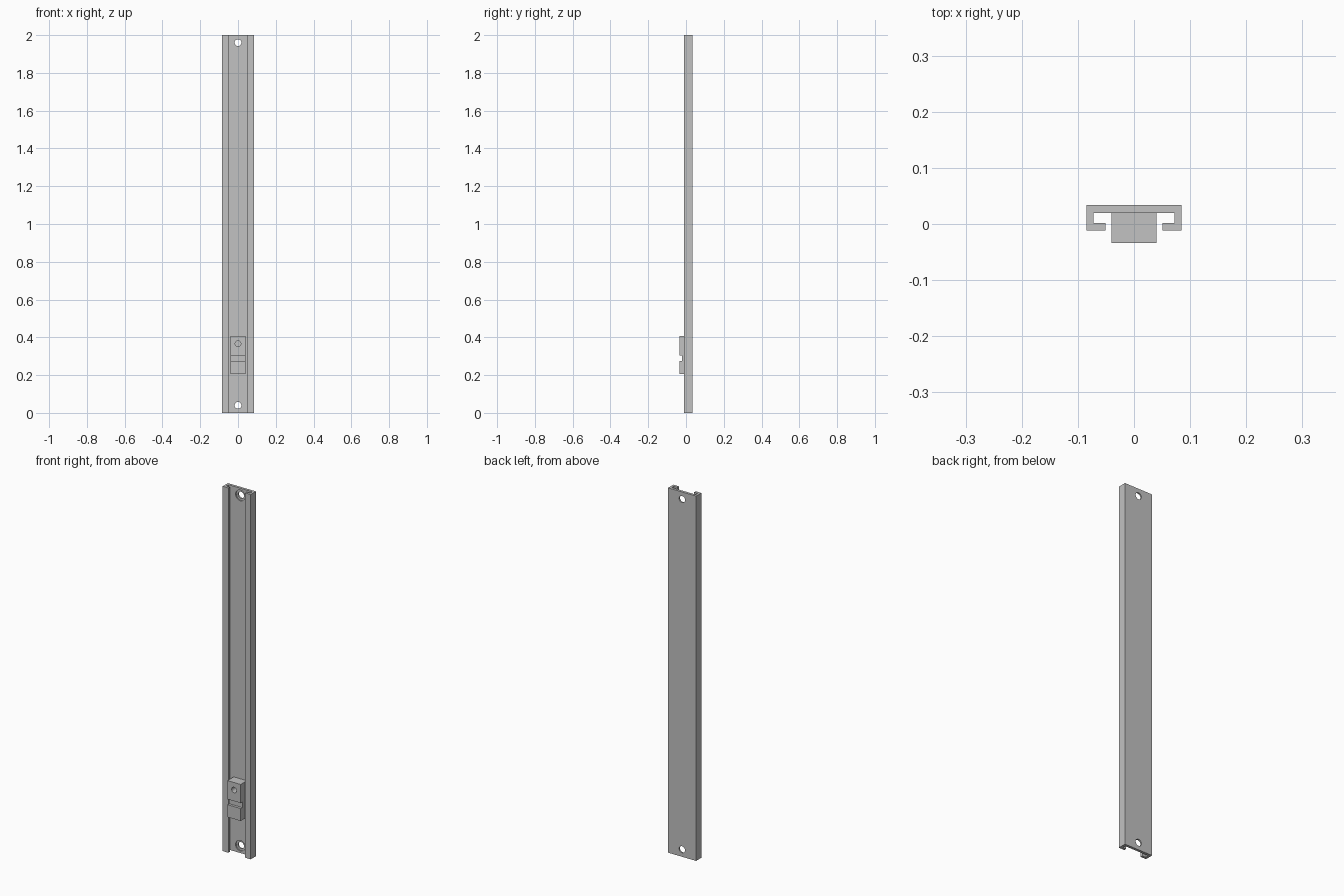
import bpy, bmesh, math
from mathutils import Vector

cube = bpy.data.objects.get("Cube")
if cube:
    bpy.data.objects.remove(cube, do_unlink=True)

grey = bpy.data.materials.new("light metal grey")
grey.use_nodes = True
colour = (0.54, 0.54, 0.54, 1)
grey.diffuse_color = colour
grey.node_tree.nodes["Principled BSDF"].inputs["Base Color"].default_value = colour


def finish(name, bm):
    bmesh.ops.recalc_face_normals(bm, faces=bm.faces)
    mesh = bpy.data.meshes.new(name)
    bm.to_mesh(mesh)
    bm.free()
    mesh.materials.append(grey)
    obj = bpy.data.objects.new(name, mesh)
    bpy.context.collection.objects.link(obj)
    return obj


def extrude(name, points, offset):
    """Fill a closed outline and sweep it along offset."""
    bm = bmesh.new()
    face = bm.faces.new([bm.verts.new(p) for p in points])
    ext = bmesh.ops.extrude_face_region(bm, geom=[face])
    moved = [v for v in ext["geom"] if isinstance(v, bmesh.types.BMVert)]
    bmesh.ops.translate(bm, verts=moved, vec=Vector(offset))
    return finish(name, bm)


def drill(target, z, profile, sides=32):
    """Cut a round hole along y; profile is a list of (radius, y)."""
    bm = bmesh.new()
    rings = [[bm.verts.new((r * math.cos(a), y, z + r * math.sin(a)))
              for a in (math.tau * i / sides for i in range(sides))]
             for r, y in profile]
    for a, b in zip(rings, rings[1:]):
        for i in range(sides):
            j = (i + 1) % sides
            bm.faces.new((a[i], a[j], b[j], b[i]))
    bm.faces.new(rings[0])
    bm.faces.new(rings[-1])
    cutter = finish("hole_cutter", bm)
    cutter.hide_render = True
    mod = target.modifiers.new("hole", "BOOLEAN")
    mod.operation = "DIFFERENCE"
    mod.solver = "EXACT"
    mod.object = cutter
    bpy.context.view_layer.objects.active = target
    bpy.ops.object.modifier_apply(modifier=mod.name)
    bpy.data.objects.remove(cutter, do_unlink=True)


# Channel rail: C-shaped section with inward lips
BACK, FLOOR, LIP_IN, LIP_OUT = 0.034, 0.02, 0.002, -0.0115
half = [(0.085, BACK), (0.085, LIP_OUT), (0.051, LIP_OUT),
        (0.051, LIP_IN), (0.072, LIP_IN), (0.072, FLOOR)]
section = half + [(-x, y) for x, y in reversed(half)]
rail = extrude("channel_rail", [(x, y, 0) for x, y in section], (0, 0, 2))

# Counterbored mounting holes at both ends
for z in (0.04, 1.96):
    drill(rail, z, [(0.029, FLOOR - 0.005), (0.029, FLOOR + 0.006),
                    (0.018, FLOOR + 0.006), (0.018, BACK + 0.01)])

# Sliding block with a cross groove and a blind screw hole
FRONT, GROOVE = -0.034, -0.02
side = [(FLOOR, 0.207), (FRONT, 0.207), (FRONT, 0.275), (GROOVE, 0.275),
        (GROOVE, 0.305), (FRONT, 0.305), (FRONT, 0.407), (FLOOR, 0.407)]
block = extrude("sliding_block", [(-0.04, y, z) for y, z in side], (0.08, 0, 0))
drill(block, 0.366, [(0.015, FRONT - 0.01), (0.015, FLOOR - 0.01)])

# Smooth the hole walls, keep the edges sharp
for obj in (rail, block):
    bpy.ops.object.select_all(action="DESELECT")
    obj.select_set(True)
    bpy.context.view_layer.objects.active = obj
    bpy.ops.object.shade_smooth_by_angle(angle=math.radians(30))
